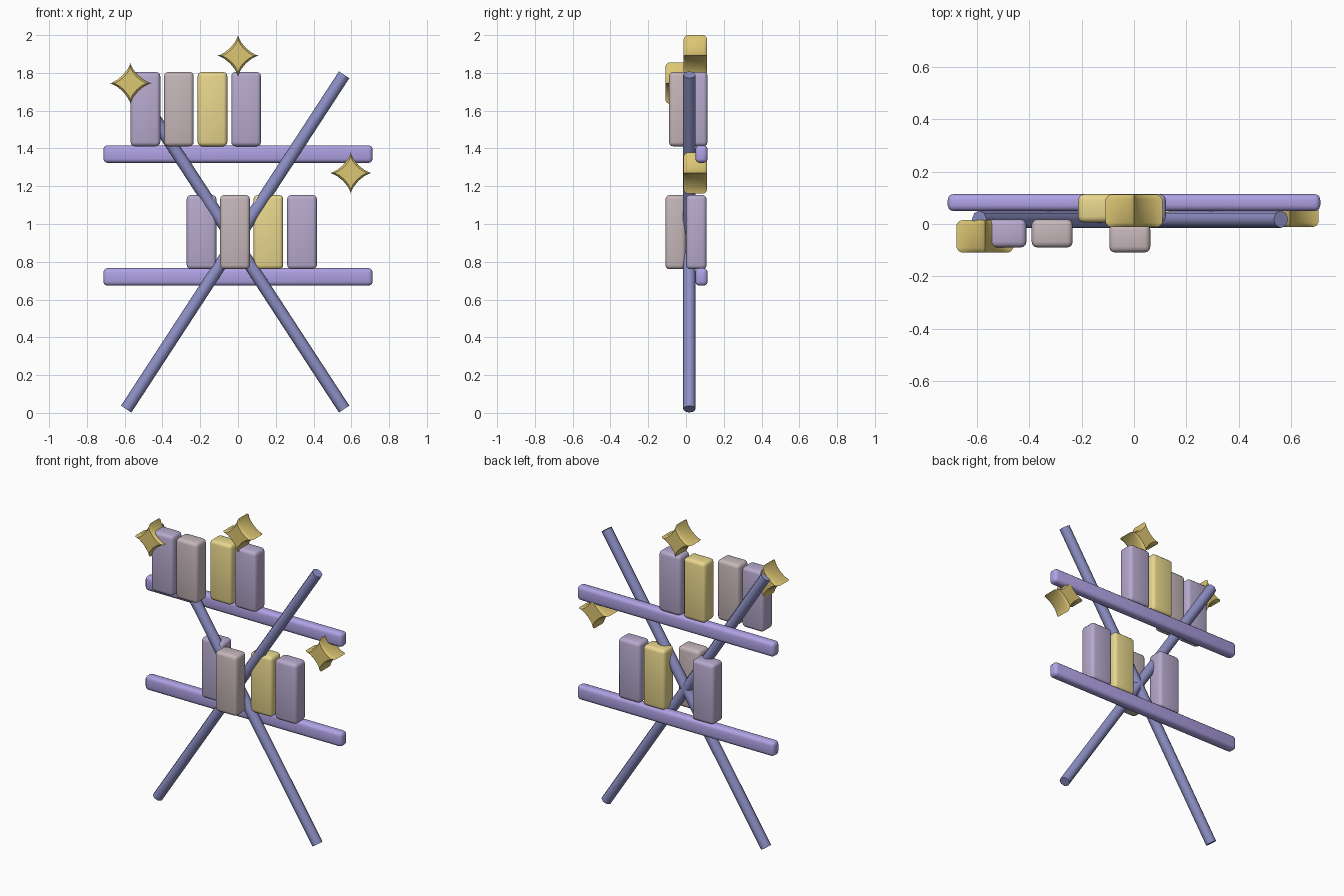
import bpy, bmesh
from math import radians, cos, sin, tau
from mathutils import Vector

if "Cube" in bpy.data.objects:
    bpy.data.objects.remove(bpy.data.objects["Cube"])


def material(name, rgb):
    m = bpy.data.materials.new(name)
    m.diffuse_color = (*[c ** 2.2 for c in rgb], 1)
    m.use_nodes = True
    m.node_tree.nodes["Principled BSDF"].inputs["Base Color"].default_value = m.diffuse_color
    return m


RAIL = material("rail_violet", (0.68, 0.63, 0.89))
POLE = material("pole_blue", (0.55, 0.56, 0.77))
LILAC = material("lilac", (0.71, 0.66, 0.80))
MAUVE = material("mauve", (0.77, 0.71, 0.72))
YELLOW = material("pale_yellow", (0.91, 0.84, 0.55))
GOLD = material("gold", (0.86, 0.77, 0.45))


def finish(bm, name, loc, mat, angle=35):
    bmesh.ops.recalc_face_normals(bm, faces=bm.faces)
    mesh = bpy.data.meshes.new(name)
    bm.to_mesh(mesh)
    bm.free()
    ob = bpy.data.objects.new(name, mesh)
    ob.location = loc
    mesh.materials.append(mat)
    bpy.context.collection.objects.link(ob)
    bpy.ops.object.select_all(action='DESELECT')
    ob.select_set(True)
    bpy.context.view_layer.objects.active = ob
    bpy.ops.object.shade_smooth_by_angle(angle=radians(angle))
    return ob


def rounded_box(name, loc, size, bevel, mat):
    bm = bmesh.new()
    bmesh.ops.create_cube(bm, size=1)
    bmesh.ops.scale(bm, vec=size, verts=bm.verts)
    bmesh.ops.bevel(bm, geom=bm.edges[:], offset=bevel, segments=3,
                    profile=0.5, affect='EDGES')
    return finish(bm, name, loc, mat)


def pole(name, a, b, radius, mat):
    a, b = Vector(a), Vector(b)
    bm = bmesh.new()
    bmesh.ops.create_cone(bm, cap_ends=True, segments=8, radius1=radius,
                          radius2=radius, depth=(b - a).length)
    ob = finish(bm, name, (a + b) / 2, mat, 50)
    ob.rotation_euler = (b - a).to_track_quat('Z', 'Y').to_euler()


def star(name, loc, radius, depth, mat, n=24):
    # four-pointed astroid outline, lofted through layers that round the rims
    bm = bmesh.new()
    h = depth / 2
    layers = [(-h, 0.82), (-h + 0.006, 0.93), (-h + 0.018, 1),
              (h - 0.018, 1), (h - 0.006, 0.93), (h, 0.82)]
    rings = []
    for y, s in layers:
        ring = []
        for i in range(n):
            c, d = cos(tau * i / n), sin(tau * i / n)
            ring.append(bm.verts.new((s * radius * c * abs(c) ** 1.8, y,
                                      s * radius * d * abs(d) ** 1.8)))
        rings.append(ring)
    for r, q in zip(rings, rings[1:]):
        for i in range(n):
            j = (i + 1) % n
            bm.faces.new((r[i], r[j], q[j], q[i]))
    for ring, y in ((rings[0], -h), (rings[-1], h)):
        mid = bm.verts.new((0, y, 0))
        for i in range(n):
            bm.faces.new((ring[i], ring[(i + 1) % n], mid))
    finish(bm, name, loc, mat, 40)


# crossed poles
pole("cross_pole_right", (-0.592, 0.018, 0.02), (0.562, 0.018, 1.79), 0.033, POLE)
pole("cross_pole_left", (0.562, 0.018, 0.02), (-0.592, 0.018, 1.79), 0.033, POLE)

# horizontal shelf rails
for name, z in (("lower_rail", 0.72), ("upper_rail", 1.37)):
    rounded_box(name, (0, 0.082, z), (1.425, 0.065, 0.093), 0.022, RAIL)

# upright blocks: x centre, y centre, colour
rows = {
    "lower_block": (0.957, [(-0.193, 0.055, LILAC), (-0.016, -0.055, MAUVE),
                            (0.161, 0.055, YELLOW), (0.339, 0.055, LILAC)]),
    "upper_block": (1.608, [(-0.49, -0.036, LILAC), (-0.313, -0.036, MAUVE),
                            (-0.135, 0.06, YELLOW), (0.043, 0.06, LILAC)]),
}
for row, (z, blocks) in rows.items():
    for i, (x, y, mat) in enumerate(blocks):
        rounded_box(f"{row}_{i + 1}", (x, y, z), (0.157, 0.108, 0.393), 0.022, mat)

# star ornaments
for i, loc in enumerate([(-0.57, -0.047, 1.745), (0, 0.05, 1.891), (0.597, 0.05, 1.27)]):
    star(f"star_{i + 1}", loc, 0.109, 0.124, GOLD)
